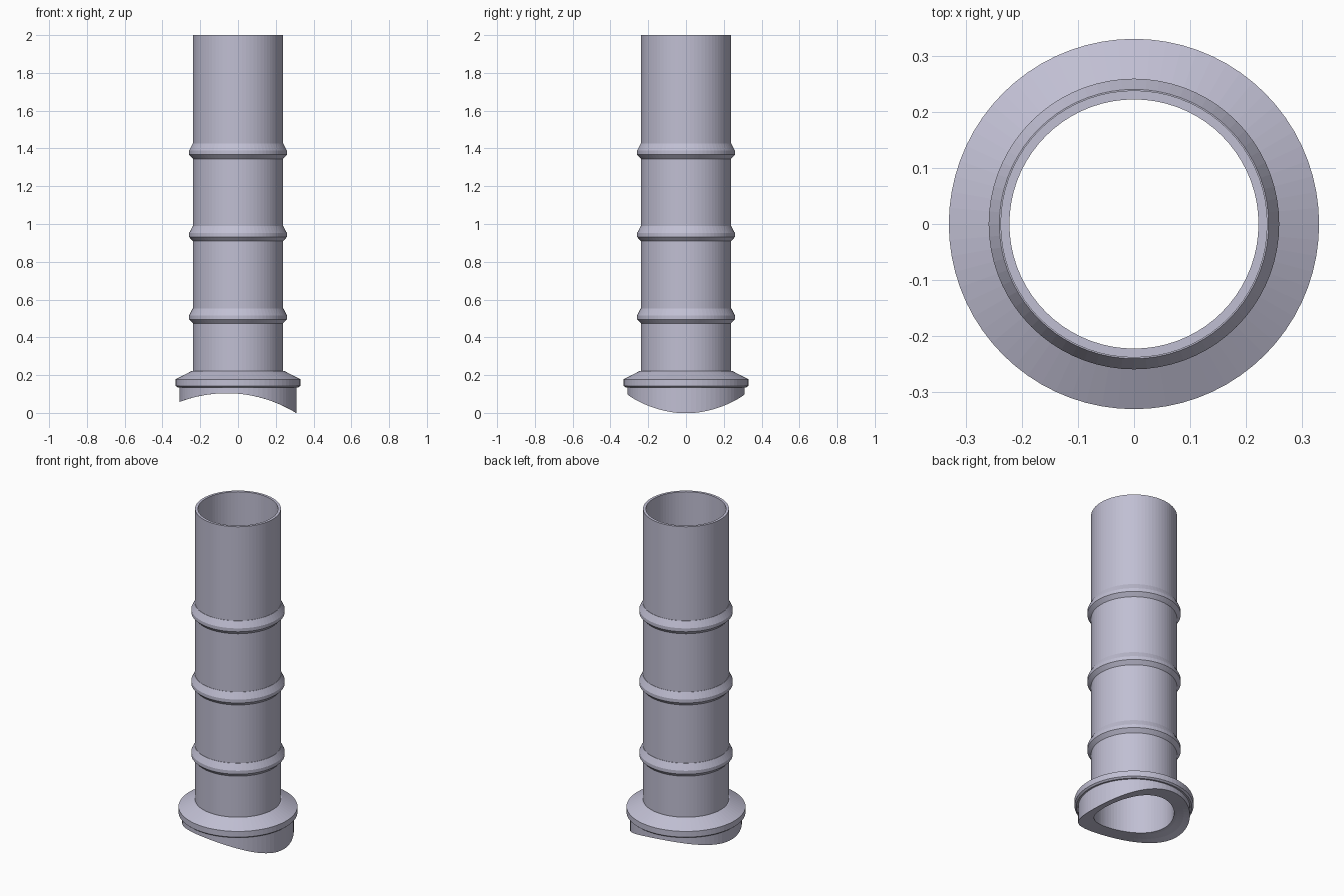
import bpy, bmesh, math

cube = bpy.data.objects.get("Cube")
if cube:
    bpy.data.objects.remove(cube, do_unlink=True)

SEGMENTS = 72
BORE, TUBE, FOOT, FLANGE = 0.222, 0.238, 0.31, 0.33
SADDLE_X, SADDLE_TOP, SADDLE_R = -0.06, 0.104, 0.70

grey = bpy.data.materials.new("lavender_grey")
grey.use_nodes = True
colour = (0.53, 0.52, 0.65, 1)
grey.diffuse_color = colour
grey.node_tree.nodes["Principled BSDF"].inputs["Base Color"].default_value = colour


def saddle(x):
    """Height of the arched underside, a cylinder lying along y."""
    return SADDLE_TOP - SADDLE_R + math.sqrt(SADDLE_R ** 2 - (x - SADDLE_X) ** 2)


def lathe(name, profile):
    """Revolve a closed (radius, height) profile; height None follows the saddle."""
    bm = bmesh.new()
    rings = []
    for i in range(SEGMENTS):
        a = math.tau * i / SEGMENTS
        ring = []
        for r, z in profile:
            x, y = r * math.cos(a), r * math.sin(a)
            ring.append(bm.verts.new((x, y, saddle(x) if z is None else z)))
        rings.append(ring)
    n = len(profile)
    for i, ring in enumerate(rings):
        after = rings[(i + 1) % SEGMENTS]
        for j in range(n):
            k = (j + 1) % n
            bm.faces.new((ring[j], after[j], after[k], ring[k]))
    bmesh.ops.recalc_face_normals(bm, faces=bm.faces)
    mesh = bpy.data.meshes.new(name)
    bm.to_mesh(mesh)
    bm.free()
    mesh.materials.append(grey)
    obj = bpy.data.objects.new(name, mesh)
    bpy.context.collection.objects.link(obj)
    return obj


# Straight hollow pipe, open at both ends
lathe("pipe", [(BORE, None), (TUBE, None), (TUBE, 2), (BORE, 2)])

# Three chamfered ribs, evenly spaced
for i in range(3):
    z = 0.473 + 0.436 * i
    lathe(f"rib_{i + 1}", [(0.23, z), (TUBE, z), (0.259, z + 0.022),
                           (0.259, z + 0.043), (TUBE + 0.002, z + 0.08), (0.23, z + 0.08)])

# Sloping flange
lathe("flange", [(0.23, 0.135), (FOOT + 0.01, 0.135), (FLANGE, 0.143),
                 (FLANGE, 0.178), (0.245, 0.222), (0.23, 0.222)])

# Foot with a curved underside that sits on a larger pipe
lathe("saddle_foot", [(TUBE, None), (0.275, None), (FOOT, None), (FOOT, 0.15), (TUBE, 0.15)])
